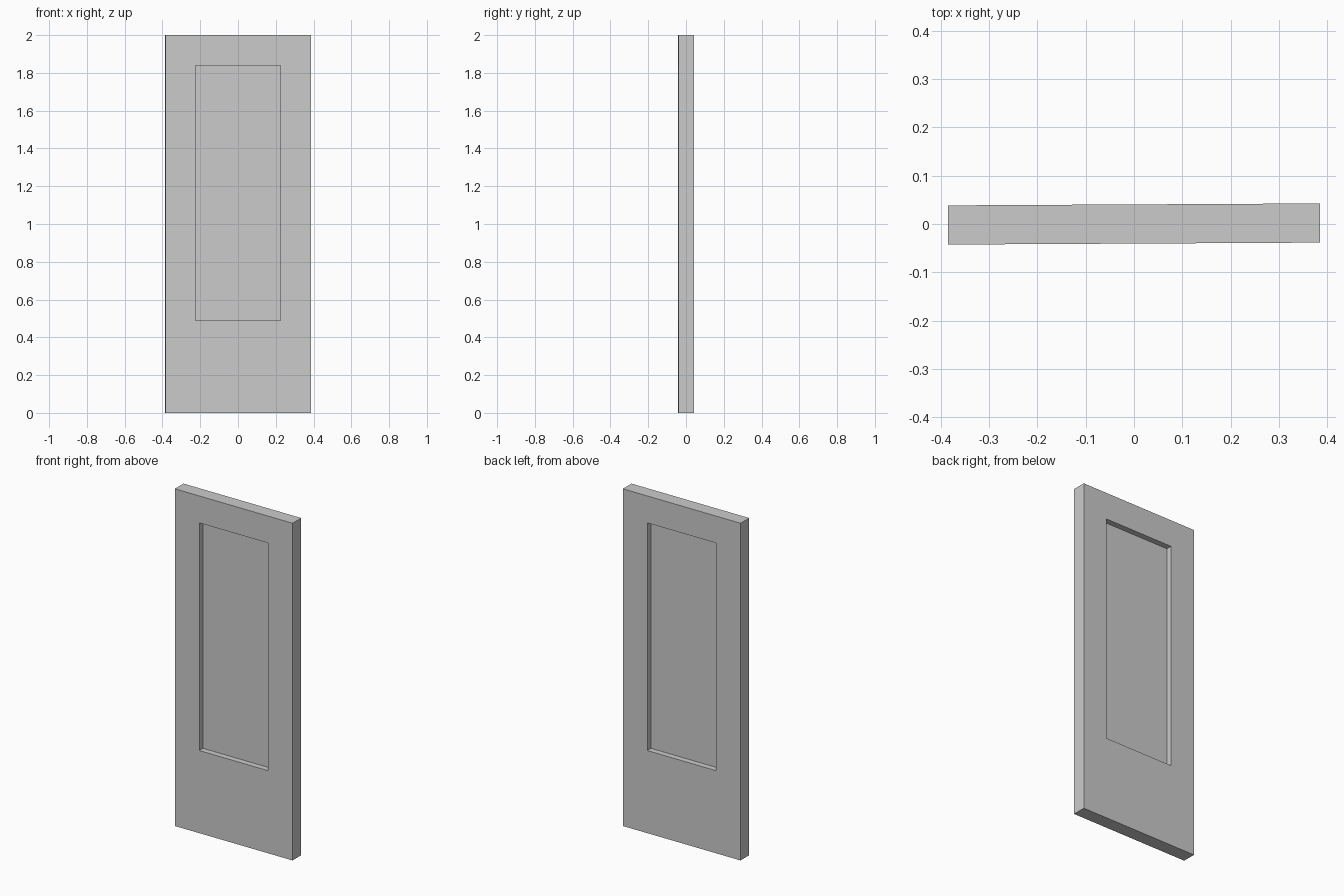
import bpy, bmesh, math

if "Cube" in bpy.data.objects:
    bpy.data.objects.remove(bpy.data.objects["Cube"])

ANGLE = math.radians(0.3)   # the door stands very slightly turned
W, H, T = 0.385, 2.0, 0.0405          # half width, height, half thickness
PW, PZ0, PZ1, PT = 0.225, 0.49, 1.84, 0.006  # opening and panel half thickness


def finish(name, bm):
    bmesh.ops.recalc_face_normals(bm, faces=bm.faces)
    mesh = bpy.data.meshes.new(name)
    bm.to_mesh(mesh)
    bm.free()
    ob = bpy.data.objects.new(name, mesh)
    ob.rotation_euler.z = ANGLE
    bpy.context.collection.objects.link(ob)
    return ob


def rect(bm, half_w, z0, z1, y):
    return [bm.verts.new((x, y, z)) for x, z in
            ((-half_w, z0), (half_w, z0), (half_w, z1), (-half_w, z1))]


def bridge(bm, a, b):
    for i in range(4):
        j = (i + 1) % 4
        bm.faces.new((a[i], a[j], b[j], b[i]))


# Door frame: a closed rectangular ring around the opening
bm = bmesh.new()
loops = [rect(bm, W, 0, H, -T), rect(bm, PW, PZ0, PZ1, -T),
         rect(bm, PW, PZ0, PZ1, T), rect(bm, W, 0, H, T)]
for i in range(4):
    bridge(bm, loops[i], loops[(i + 1) % 4])
finish("door_frame", bm)

# Thin panel set in the middle of the opening, recessed on both sides
bm = bmesh.new()
front, back = (rect(bm, PW, PZ0, PZ1, y) for y in (-PT, PT))
bridge(bm, front, back)
bm.faces.new(front)
bm.faces.new(back)
finish("door_panel", bm)
